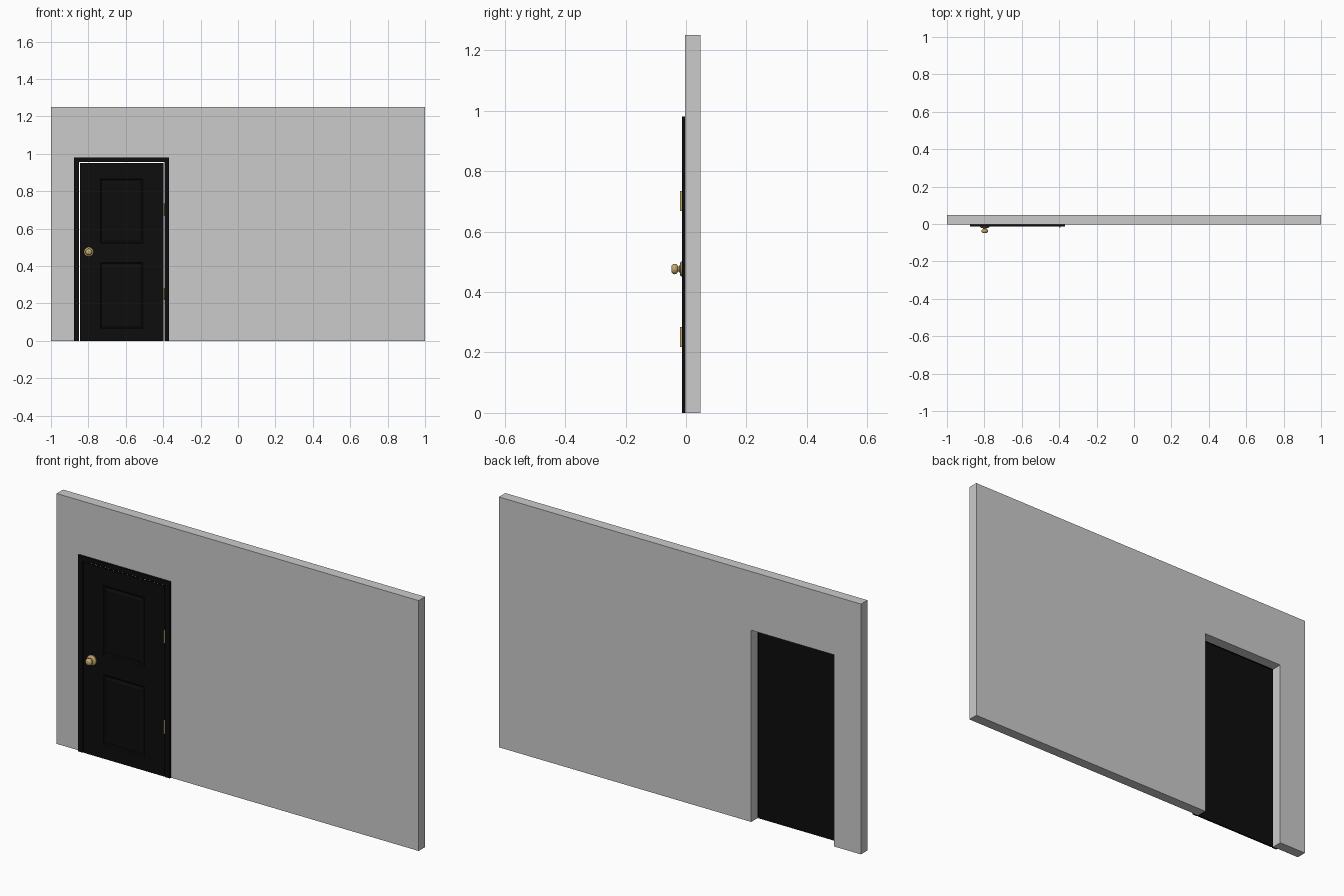
import bpy, bmesh
from math import cos, sin, pi

if "Cube" in bpy.data.objects:
    bpy.data.objects.remove(bpy.data.objects["Cube"])

WALL_F, WALL_B = -0.003, 0.048
TRIM_F = -0.013


def material(name, rgb):
    m = bpy.data.materials.new(name)
    m.diffuse_color = (*rgb, 1)
    m.use_nodes = True
    m.node_tree.nodes["Principled BSDF"].inputs["Base Color"].default_value = m.diffuse_color
    return m


BLACK = material("black_paint", (0.004, 0.004, 0.004))
BRASS = material("brass", (0.55, 0.40, 0.16))


def finish(name, bm, mat=None, smooth=False):
    bmesh.ops.recalc_face_normals(bm, faces=bm.faces[:])
    me = bpy.data.meshes.new(name)
    bm.to_mesh(me)
    bm.free()
    ob = bpy.data.objects.new(name, me)
    bpy.context.collection.objects.link(ob)
    if mat:
        me.materials.append(mat)
    if smooth:
        bpy.ops.object.select_all(action='DESELECT')
        bpy.context.view_layer.objects.active = ob
        ob.select_set(True)
        bpy.ops.object.shade_smooth_by_angle(angle=0.7)
    return ob


def prism(name, outline, y0, y1, mat=None):
    """Extrude an (x, z) outline along y."""
    bm = bmesh.new()
    face = bm.faces.new([bm.verts.new((x, y0, z)) for x, z in outline])
    ext = bmesh.ops.extrude_face_region(bm, geom=[face])["geom"]
    bmesh.ops.translate(bm, vec=(0, y1 - y0, 0),
                        verts=[v for v in ext if isinstance(v, bmesh.types.BMVert)])
    return finish(name, bm, mat)


def arch(x0, x1, top, ix0, ix1, itop):
    """Rectangle with a doorway open at the floor."""
    return [(x0, 0), (x0, top), (x1, top), (x1, 0),
            (ix1, 0), (ix1, itop), (ix0, itop), (ix0, 0)]


# wall with doorway, and flat trim round the opening
OPENING = (-0.850, -0.394, 0.957)
prism("wall", arch(-1, 1, 1.25, *OPENING), WALL_F, WALL_B)
prism("door_frame", arch(-0.876, -0.368, 0.98, *OPENING), TRIM_F, WALL_F, BLACK)

# door leaf: gridded front face with two moulded panels
xs = [-0.845, -0.735, -0.509, -0.399]
zs = [0.0, 0.065, 0.42, 0.52, 0.865, 0.951]
bm = bmesh.new()
grid = [[bm.verts.new((x, -0.011, z)) for x in xs] for z in zs]
panels, fronts = [], []
for j in range(len(zs) - 1):
    for i in range(len(xs) - 1):
        f = bm.faces.new((grid[j][i], grid[j][i + 1], grid[j + 1][i + 1], grid[j + 1][i]))
        fronts.append(f)
        if i == 1 and j in (1, 3):
            panels.append(f)
rim = [e for e in bm.edges if e.is_boundary]
back = bmesh.ops.extrude_edge_only(bm, edges=rim)["geom"]
for v in back:
    if isinstance(v, bmesh.types.BMVert):
        v.co.y = WALL_F
bmesh.ops.holes_fill(bm, edges=[e for e in bm.edges if e.is_boundary], sides=0)
bmesh.ops.recalc_face_normals(bm, faces=bm.faces[:])
for width, depth in ((0.008, -0.004), (0.010, 0.0), (0.012, 0.003)):
    bmesh.ops.inset_individual(bm, faces=panels, thickness=width, depth=depth)
finish("door", bm, BLACK)


def lathe(name, profile, cx, cz, mat, n=32):
    """Revolve (radius, y) points about a y axis through (cx, cz)."""
    bm = bmesh.new()
    rings = [[bm.verts.new((cx + r * cos(2 * pi * k / n), y, cz + r * sin(2 * pi * k / n)))
              for k in range(n)] for r, y in profile]
    for a, b in zip(rings, rings[1:]):
        for k in range(n):
            bm.faces.new((a[k], a[(k + 1) % n], b[(k + 1) % n], b[k]))
    bm.faces.new(rings[0])
    bm.faces.new(rings[-1])
    return finish(name, bm, mat, True)


# door knob: rose plate, neck and rounded grip
lathe("door_knob", [(0.025, -0.011), (0.025, -0.016), (0.021, -0.020), (0.010, -0.021),
                    (0.008, -0.026), (0.012, -0.028), (0.016, -0.032), (0.0175, -0.037),
                    (0.016, -0.043), (0.012, -0.047), (0.005, -0.0485)],
      -0.798, 0.476, BRASS)

# hinge barrels in the gap beside the door
for name, z in (("lower_hinge", 0.251), ("upper_hinge", 0.701)):
    bm = bmesh.new()
    bmesh.ops.create_cone(bm, cap_ends=True, segments=16, radius1=0.0045, radius2=0.0045, depth=0.066)
    bmesh.ops.translate(bm, verts=bm.verts[:], vec=(-0.3965, -0.0155, z))
    finish(name, bm, BRASS, True)
